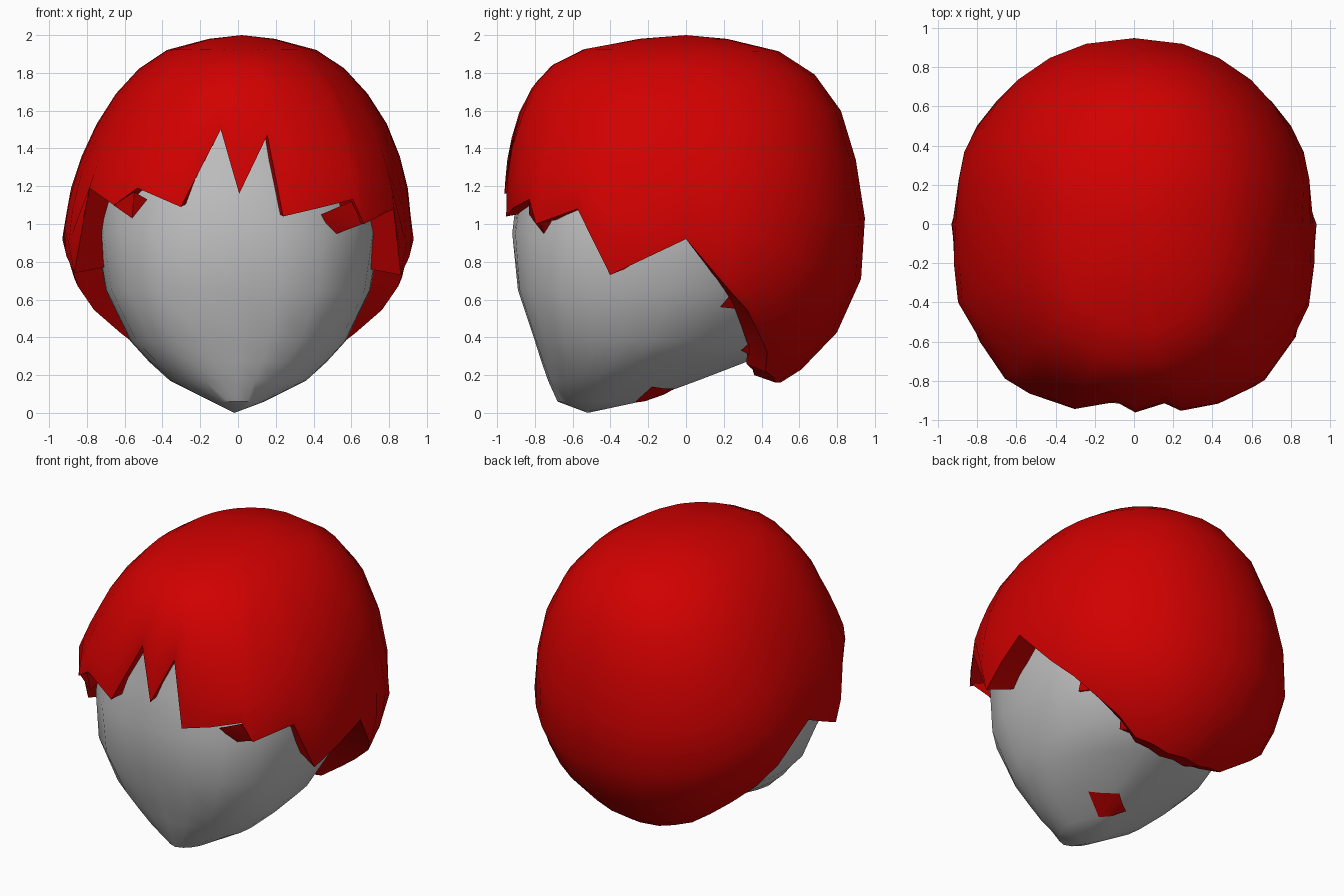
import bpy
import bmesh
from math import sin, cos, radians, pi
from mathutils import Vector
from mathutils.bvhtree import BVHTree

if "Cube" in bpy.data.objects:
    bpy.data.objects.remove(bpy.data.objects["Cube"])


def material(name, rgb):
    m = bpy.data.materials.new(name)
    m.use_nodes = True
    m.diffuse_color = (*rgb, 1)
    m.node_tree.nodes["Principled BSDF"].inputs["Base Color"].default_value = (*rgb, 1)
    return m


red = material("hair red", (0.64, 0, 0))
grey = material("skin grey", (0.54, 0.54, 0.54))


def sample(table, z):
    """Interpolate a profile table sorted from high z to low z."""
    for a, b in zip(table, table[1:]):
        if z >= b[0]:
            f = (a[0] - z) / (a[0] - b[0])
            return [p + (q - p) * f for p, q in zip(a, b)]
    return table[-1]


def outline(row, angle):
    """Point on a rounded section; angle runs from the front towards +x.

    A row is height, half width, middle y, front y, back y, and the
    squareness of the front and of the back.
    """
    z, half_width, mid, front, back, front_power, back_power = row
    s, c = sin(angle), cos(angle)
    depth, p = (mid - front, front_power) if c > 0 else (back - mid, back_power)
    r = (abs(s / half_width) ** p + abs(c / depth) ** p) ** (-1 / p)
    return Vector((r * s, mid - r * c, z))


def finish(name, bm, mat, angle=32):
    mesh = bpy.data.meshes.new(name)
    bm.to_mesh(mesh)
    bm.free()
    mesh.materials.append(mat)
    ob = bpy.data.objects.new(name, mesh)
    bpy.context.collection.objects.link(ob)
    bpy.ops.object.select_all(action="DESELECT")
    ob.select_set(True)
    bpy.context.view_layer.objects.active = ob
    bpy.ops.object.shade_smooth_by_angle(angle=radians(angle))
    return ob


def loft(name, columns, mat, top, bottom=None, angle=32):
    """Skin a closed fan of columns, with a pole at the top and maybe the bottom."""
    bm = bmesh.new()
    pole = bm.verts.new(top)
    end = bm.verts.new(bottom) if bottom else None
    grid = [[bm.verts.new(p) for p in col] for col in columns]
    for a, b in zip(grid, grid[1:] + grid[:1]):
        bm.faces.new((pole, a[0], b[0]))
        for i in range(len(a) - 1):
            bm.faces.new((a[i], a[i + 1], b[i + 1], b[i]))
        if end:
            bm.faces.new((a[-1], end, b[-1]))
    bmesh.ops.recalc_face_normals(bm, faces=bm.faces)
    return finish(name, bm, mat, angle)


def hull(name, points):
    bm = bmesh.new()
    bmesh.ops.convex_hull(bm, input=[bm.verts.new(p) for p in points])
    finish(name, bm, red)


# Head sections, from the crown under the hair down to the chin
head_rows = [
    (1.75, .45, 0, -.55, .5, 2.2, 2), (1.5, .68, 0, -.84, .7, 2.2, 2),
    (1.2, .75, 0, -.89, .78, 2.4, 2), (.95, .755, -.03, -.92, .8, 2.6, 1.9),
    (.65, .70, -.08, -.89, .74, 2.9, 1.8), (.38, .57, -.18, -.80, .55, 2.8, 1.7),
    (.27, .47, -.27, -.765, .32, 2.4, 1.6), (.17, .36, -.38, -.73, .06, 2, 1.5),
    (.06, .14, -.48, -.68, -.24, 1.8, 1.5)]
steps = 24
head = loft("head",
            [[outline(row, 2 * pi * k / steps) for row in head_rows] for k in range(steps)],
            grey, (0, 0, 1.82), (-.02, -.52, 0), 28)

# Hair: outer sections and the jagged hem as angle, height
hair_rows = [
    (2, .01, 0, -.01, .01, 2.2, 2.1), (1.97, .26, 0, -.37, .32, 2.2, 2.1),
    (1.93, .38, 0, -.53, .46, 2.2, 2.1), (1.86, .505, 0, -.69, .6, 2.2, 2.1),
    (1.75, .62, 0, -.8, .73, 2.25, 2.1), (1.6, .735, 0, -.88, .82, 2.3, 2.1),
    (1.4, .83, 0, -.94, .89, 2.45, 2.1), (1.2, .89, 0, -.96, .92, 2.75, 2.1),
    (.92, .93, 0, -.96, .965, 2.8, 2.1), (.72, .89, 0, -.94, .93, 2.8, 2.1),
    (.52, .8, 0, -.85, .87, 2.8, 2.1), (.28, .55, 0, -.7, .69, 2.8, 2.1),
    (.16, .38, 0, -.5, .5, 2.8, 2.1)]
fringe_left = [(0, 1.16), (8.5, 1.47), (14, 1.04), (36, 1.13), (40, 1.0), (55, 1.08), (65, .73)]
fringe_right = [(-66, .74), (-53, 1.19), (-40, 1.1), (-32, 1.19), (-18, 1.09), (-7, 1.5)]
side = [(90, .92), (104, .67), (122, .42), (141, .22), (165, .16)]
hem = [(-a, z) for a, z in reversed(side)] + fringe_right + fringe_left + side

# Split wide gaps so the dome stays round
full = []
for (a, z), (b, w) in zip(hem, hem[1:] + [(hem[0][0] + 360, hem[0][1])]):
    n = 2 if b - a > 15 else 1
    full += [(a + (b - a) * i / n, z + (w - z) * i / n) for i in range(n)]

rows = 10
columns = []
for a, low in full:
    col = []
    for i in range(1, rows + 1):
        f = (1 - cos(pi * i / rows)) / 2
        z = 2 - f * (.8 + (1.2 - low) * f)
        point = outline(sample(hair_rows, z), radians(a))
        # the crown leans slightly to one side
        point.x += .02 * min(1, max(0, z - 1) * 2)
        col.append(point)
    tip = col[-1]
    # thick lip that turns in towards the head
    col.append(Vector((tip.x * .76, tip.y * .76, tip.z + .04)))
    columns.append(col)
loft("hair", columns, red, (.02, 0, 2))

# Thick inner ends of the two fringe locks
hull("fringe_lock_left", [(.6, -.83, 1.12), (.66, -.77, 1.0), (.44, -.83, 1.05),
                          (.5, -.75, .94), (.6, -.68, 1.08)])
hull("fringe_lock_right", [(-.55, -.85, 1.17), (-.66, -.77, 1.1), (-.56, -.8, 1.03),
                           (-.48, -.8, 1.13), (-.6, -.68, 1.12)])

tree = BVHTree.FromObject(head, bpy.context.evaluated_depsgraph_get())


def onto_head(point, direction, gap):
    """Drop a point along a direction to just above the head's surface."""
    direction = Vector(direction)
    hit = tree.ray_cast(point - direction * 2, direction)[0]
    return (hit or point) - direction * gap


# Small tufts below the hem beside the nape, as gap and y, z corners
tufts = [(.08, [(.29, .33), (.38, .41), (.42, .27)]),
         (.015, [(.28, .49), (.33, .52), (.34, .46)]),
         (.015, [(.18, .56), (.23, .62), (.28, .55)])]
for k, (gap, tuft) in enumerate(tufts):
    outer = [onto_head(Vector((.2, y, z)), (-1, 0, 0), gap) for y, z in tuft]
    hull(f"nape_tuft_{k + 1}", outer + [p - Vector((.1, 0, 0)) for p in outer])

# Thin red patch that follows the underside of the jaw
corners = [Vector(c) for c in ((.06, -.27, 0), (.22, -.18, 0), (.07, -.06, 0), (-.07, -.16, 0))]
n = 4
bm = bmesh.new()
grid = []
for i in range(n + 1):
    p, q = corners[0].lerp(corners[1], i / n), corners[3].lerp(corners[2], i / n)
    grid.append([bm.verts.new(onto_head(p.lerp(q, j / n), (0, 0, 1), .008))
                 for j in range(n + 1)])
for i in range(n):
    for j in range(n):
        bm.faces.new((grid[i][j], grid[i][j + 1], grid[i + 1][j + 1], grid[i + 1][j]))
bm.normal_update()
if sum(f.normal.z for f in bm.faces) > 0:
    bmesh.ops.reverse_faces(bm, faces=bm.faces)
finish("jaw_patch", bm, red)
